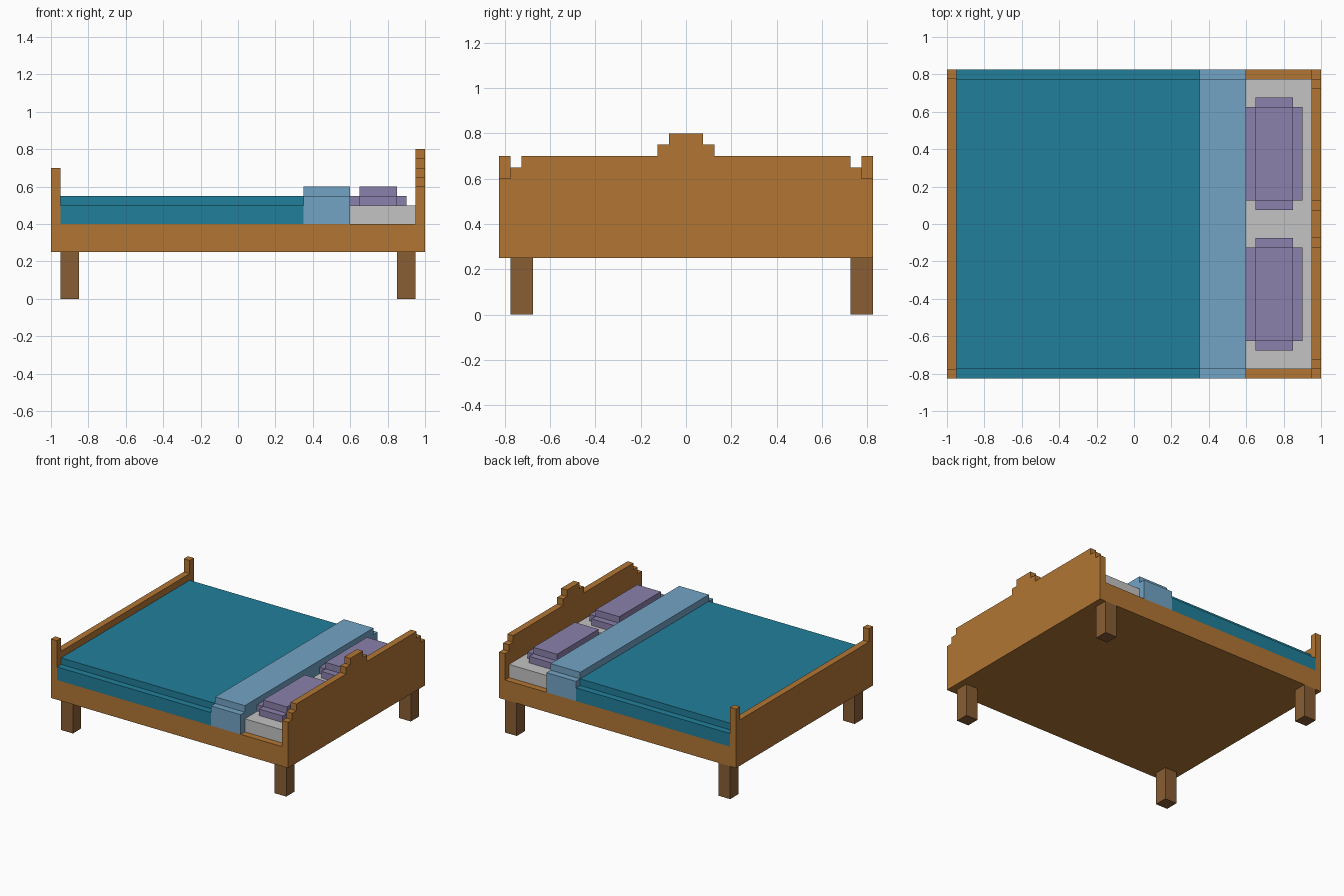
import bpy, bmesh
from mathutils import Vector

if "Cube" in bpy.data.objects:
    bpy.data.objects.remove(bpy.data.objects["Cube"])


def material(name, rgb):
    m = bpy.data.materials.new(name)
    lin = [((c / 255 + 0.055) / 1.055) ** 2.4 for c in rgb]
    m.diffuse_color = (*lin, 1)
    m.use_nodes = True
    m.node_tree.nodes["Principled BSDF"].inputs["Base Color"].default_value = m.diffuse_color
    return m


WOOD = material("oak wood", (178, 118, 52))
LEG = material("dark wood", (137, 94, 52))
TEAL = material("teal blanket", (33, 127, 154))
BLUE = material("light blue fold", (115, 164, 197))
GREY = material("grey mattress", (195, 195, 195))
PURPLE = material("purple pillow", (139, 129, 171))


def add_prism(bm, axis, pts, a, b):
    """Extrude a flat outline from a to b: outline is (y, z) for axis x, (x, y) for axis z."""
    def place(p, t):
        return (t, p[0], p[1]) if axis == "x" else (p[0], p[1], t)
    face = bm.faces.new([bm.verts.new(place(p, a)) for p in pts])
    ext = bmesh.ops.extrude_face_region(bm, geom=[face])["geom"]
    move = Vector(place((0, 0), b - a))
    bmesh.ops.translate(bm, vec=move, verts=[v for v in ext if isinstance(v, bmesh.types.BMVert)])


def build(name, mat, *prisms):
    bm = bmesh.new()
    for p in prisms:
        add_prism(bm, *p)
    bmesh.ops.recalc_face_normals(bm, faces=bm.faces)
    me = bpy.data.meshes.new(name)
    bm.to_mesh(me)
    bm.free()
    me.materials.append(mat)
    ob = bpy.data.objects.new(name, me)
    bpy.context.collection.objects.link(ob)
    return ob


def rect(x0, x1, y0, y1):
    return [(x0, y0), (x1, y0), (x1, y1), (x0, y1)]


def mirrored(half):
    """Close a half outline (positive side, listed bottom to top) over y = 0."""
    return half + [(-y, z) for y, z in reversed(half)]


W, I = 0.825, 0.775   # outer and inner half widths

# frame and end boards
build("bed_frame", WOOD, ("z", rect(-0.95, 0.95, -W, W), 0.25, 0.40))
build("headboard", WOOD, ("x", mirrored([
    (W, 0.25), (W, 0.60), (I, 0.60), (I, 0.65), (0.725, 0.65), (0.725, 0.70),
    (0.125, 0.70), (0.125, 0.75), (0.075, 0.75), (0.075, 0.80)]), 0.95, 1.0))
build("footboard", WOOD, ("x", mirrored([
    (W, 0.25), (W, 0.70), (I, 0.70), (I, 0.60)]), -1.0, -0.95))

# legs
for end, x in (("foot", -0.95), ("head", 0.85)):
    for side, y in (("front", -0.775), ("back", 0.725)):
        build(f"{end}_{side}_leg", LEG, ("z", rect(x, x + 0.1, y, y + 0.1), 0, 0.25))

# bedding
build("mattress", GREY, ("z", rect(0.60, 0.95, -I, I), 0.40, 0.50))
build("blanket", TEAL, ("x", mirrored([(W, 0.40), (W, 0.50), (I, 0.50), (I, 0.55)]), -0.95, 0.35))
build("blanket_fold", BLUE, ("x", mirrored([(W, 0.40), (W, 0.55), (I, 0.55), (I, 0.60)]), 0.35, 0.60))

# pillows: cross-shaped base with a raised middle
for name, c in (("front_pillow", -0.375), ("back_pillow", 0.375)):
    cross = [(0.65, -0.30), (0.85, -0.30), (0.85, -0.25), (0.90, -0.25), (0.90, 0.25), (0.85, 0.25),
             (0.85, 0.30), (0.65, 0.30), (0.65, 0.25), (0.60, 0.25), (0.60, -0.25), (0.65, -0.25)]
    build(name, PURPLE,
          ("z", [(x, y + c) for x, y in cross], 0.50, 0.55),
          ("z", rect(0.65, 0.85, c - 0.25, c + 0.25), 0.55, 0.60))
